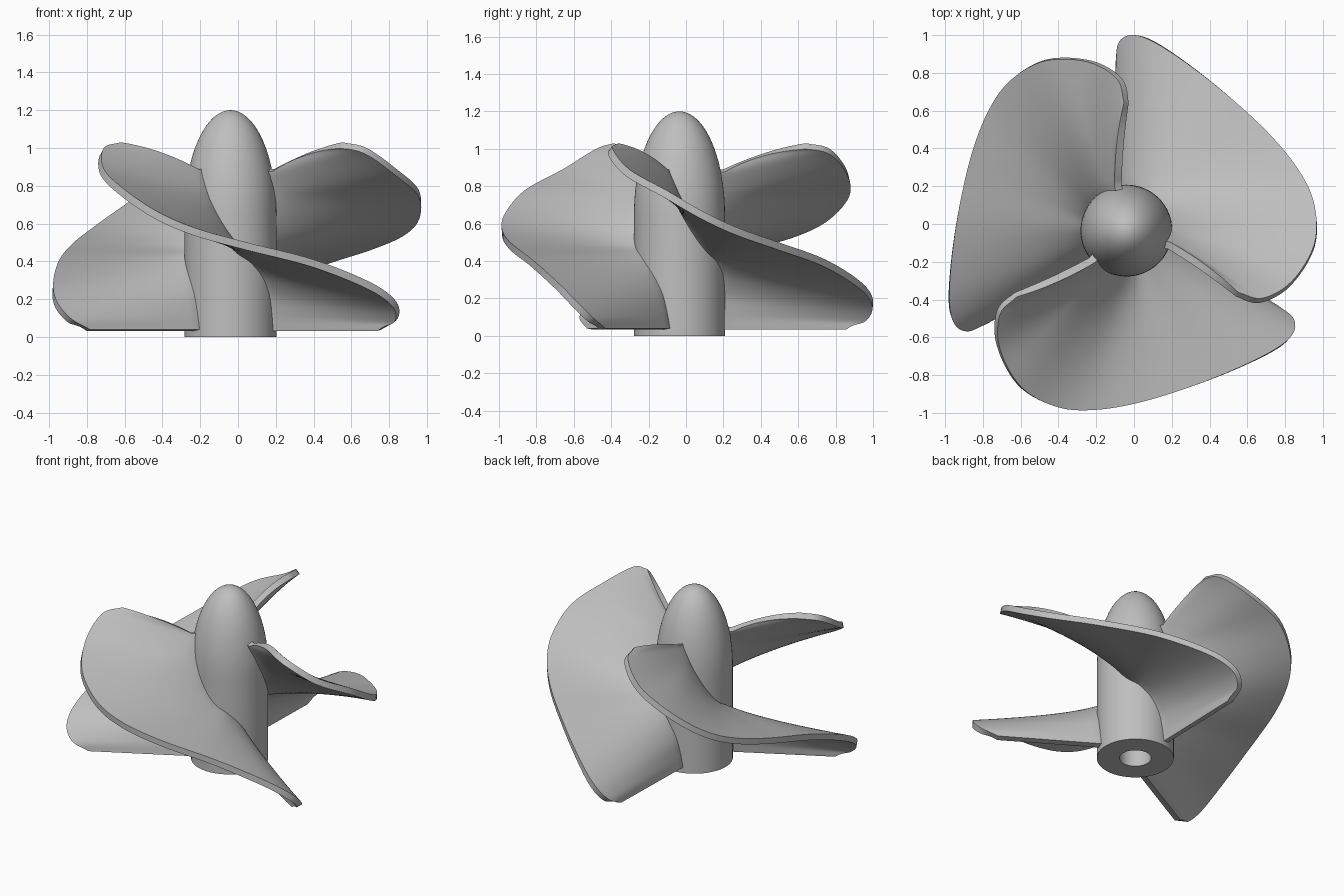
import bpy, math
from mathutils import Vector, Matrix

if "Cube" in bpy.data.objects:
    bpy.data.objects.remove(bpy.data.objects["Cube"])

CX, CY = -0.04, -0.035           # hub axis
HUB_R = 0.243

grey = bpy.data.materials.new("plain grey")
grey.diffuse_color = (0.52, 0.52, 0.52, 1)
grey.use_nodes = True
grey.node_tree.nodes["Principled BSDF"].inputs["Base Color"].default_value = grey.diffuse_color


def make_object(name, verts, faces):
    mesh = bpy.data.meshes.new(name)
    mesh.from_pydata(verts, [], faces)
    mesh.materials.append(grey)
    obj = bpy.data.objects.new(name, mesh)
    bpy.context.collection.objects.link(obj)
    bpy.ops.object.select_all(action='DESELECT')
    bpy.context.view_layer.objects.active = obj
    obj.select_set(True)
    return obj


def spline(points, steps):
    """Catmull-Rom curve through the points."""
    p = [Vector(q) for q in points]
    p = [2 * p[0] - p[1]] + p + [2 * p[-1] - p[-2]]
    out = []
    for i in range(1, len(p) - 2):
        a, b, c, d = p[i - 1:i + 3]
        for k in range(steps):
            t = k / steps
            out.append(0.5 * (2 * b + (c - a) * t + (2 * a - 5 * b + 4 * c - d) * t * t
                              + (3 * b - a - 3 * c + d) * t ** 3))
    return out + [p[-2]]


# Hub: bored cylinder with an elliptical nose, turned around the axis
profile = [(0, 0.6), (0.1, 0.6), (0.1, 0), (HUB_R, 0), (HUB_R, 0.3), (HUB_R, 0.65)]
for i in range(1, 21):
    a = math.pi / 2 * i / 20
    profile.append((HUB_R * math.cos(a) if i < 20 else 0, 0.65 + 0.55 * math.sin(a)))
SEG = 64
verts, rings, faces = [], [], []
for r, z in profile:
    n = 1 if r == 0 else SEG
    rings.append([len(verts) + j for j in range(n)])
    for j in range(n):
        a = 2 * math.pi * j / SEG
        verts.append((CX + r * math.cos(a), CY + r * math.sin(a), z))
for lo, hi in zip(rings, rings[1:]):
    for j in range(SEG):
        k = (j + 1) % SEG
        quad = [lo[j % len(lo)], lo[k % len(lo)], hi[k % len(hi)], hi[j % len(hi)]]
        faces.append(list(dict.fromkeys(quad)))
hub = make_object("hub", verts, faces)
bpy.ops.object.shade_smooth_by_angle(angle=math.radians(35))

# Blade rails: root as (angle, height) on the hub, rim as points in space
root = [(225, .89), (227, .87), (234, .81), (243, .73), (256, .63), (270, .54),
        (284, .475), (302, .425), (322, .34), (337, .235), (344, .13), (348, .04)]
rim = [(-.62, -.385, 1.03), (-.71, -.48, 1.0), (-.71, -.66, .89), (-.60, -.86, .78),
       (-.42, -.965, .66), (-.22, -.985, .575), (.05, -.94, .50), (.40, -.825, .41),
       (.70, -.69, .29), (.835, -.59, .19), (.845, -.50, .10), (.76, -.43, .04)]


def on_hub(angle, z, r):
    a = math.radians(angle)
    return Vector((CX + r * math.cos(a), CY + r * math.sin(a), z))


inner = spline([on_hub(a, z, HUB_R) for a, z in root], 6)
buried = spline([on_hub(a, z, 0.18) for a, z in root], 6)
outer = spline(rim, 6)
SPAN = 16
verts, faces = [], []
for i, (b, p, q) in enumerate(zip(buried, inner, outer)):
    lead = max(0, 1 - i / 14)
    verts.append(b)
    for k in range(SPAN + 1):
        t = k / SPAN
        bulge = 4 * t * (1 - t) * lead       # bowed leading edge
        verts.append(p.lerp(q, t) + bulge * Vector((0, -0.015, 0.02)))
W = SPAN + 2
for i in range(len(outer) - 1):
    for k in range(W - 1):
        a = i * W + k
        faces.append((a, a + 1, a + W + 1, a + W))

# Blades: one thickened surface, repeated around the axis
blade = make_object("blade_1", verts, faces)
if sum(f.normal.z for f in blade.data.polygons) < 0:
    blade.data.flip_normals()
solid = blade.modifiers.new("thickness", 'SOLIDIFY')
solid.thickness = 0.04
solid.offset = -1
bpy.ops.object.modifier_apply(modifier="thickness")
for v in blade.data.vertices:
    v.co.z = max(v.co.z, 0.01)
bpy.ops.object.shade_smooth_by_angle(angle=math.radians(40))
axis = Matrix.Translation((CX, CY, 0))
for n in (1, 2):
    copy = blade.copy()
    copy.data = blade.data.copy()
    copy.name = f"blade_{n + 1}"
    copy.data.transform(axis @ Matrix.Rotation(n * 2 * math.pi / 3, 4, 'Z') @ axis.inverted())
    bpy.context.collection.objects.link(copy)
